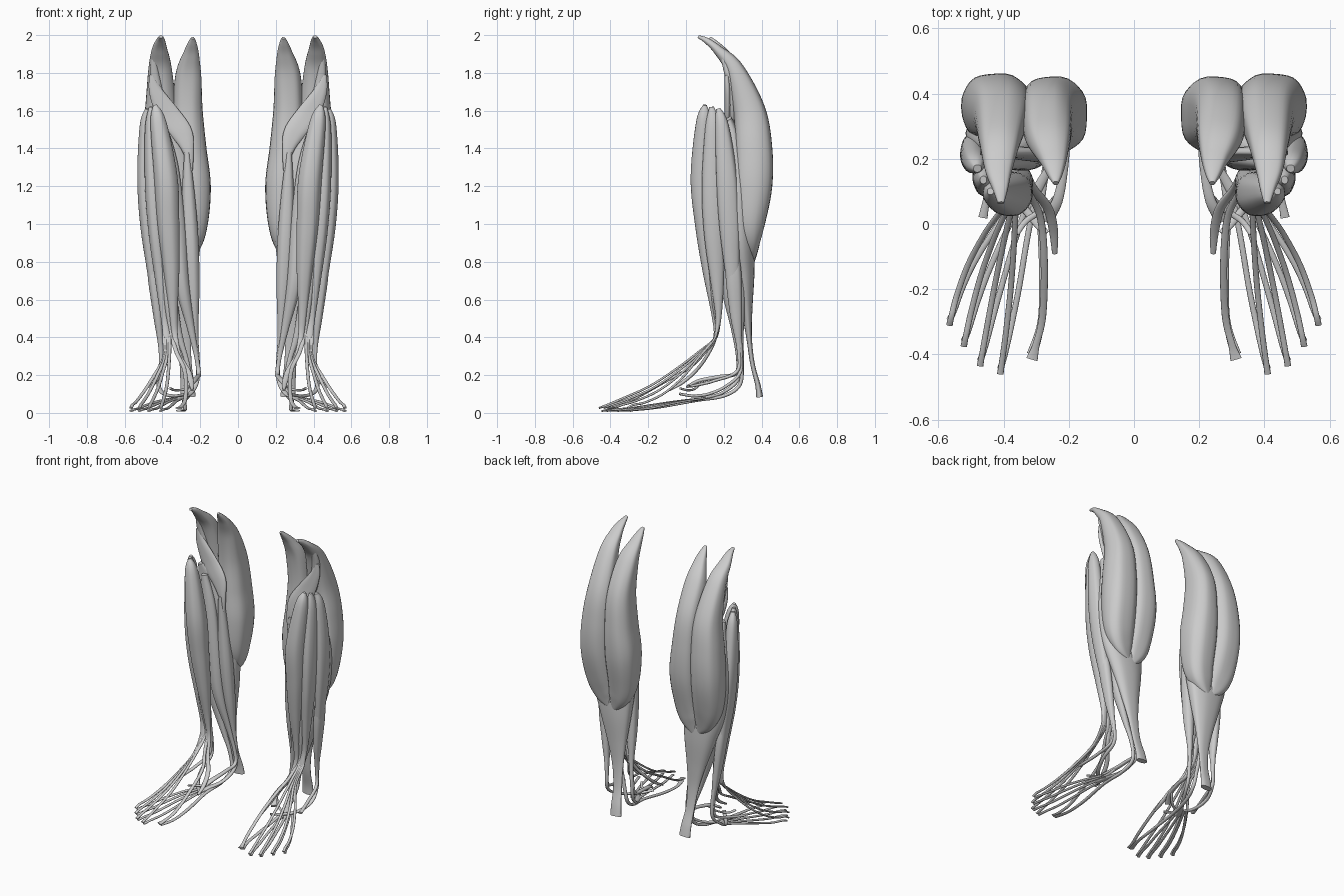
import bpy
import math
from mathutils import Vector


def spline(pts, steps):
    """Catmull-Rom through rows of (x, y, z, half_width, half_depth)."""
    p = [pts[0]] + list(pts) + [pts[-1]]
    out = []
    for i in range(1, len(p) - 2):
        for s in range(steps):
            t = s / steps
            out.append([0.5 * (2 * b + (c - a) * t + (2 * a - 5 * b + 4 * c - d) * t * t
                               + (3 * b - a - 3 * c + d) * t ** 3)
                        for a, b, c, d in zip(*p[i - 1:i + 3])])
    out.append(list(pts[-1]))
    return out


def strand(name, pts, sides=32, steps=7, ripple=0.012, square=0.9):
    """Loft a rounded muscle or tendon along a path and mirror it to the other leg."""
    rows = spline(pts, steps)
    n = len(rows)
    power = lambda s: math.copysign(abs(s) ** square, s)
    verts, faces = [], []
    for i, r in enumerate(rows):
        c = Vector(r[:3])
        t = (Vector(rows[min(i + 1, n - 1)][:3]) - Vector(rows[max(i - 1, 0)][:3])).normalized()
        u = Vector((1, 0, 0))
        u = (u - t * u.dot(t)).normalized()
        v = t.cross(u)
        w, d = max(r[3], 0.004), max(r[4], 0.004)
        for k in range(sides):
            a = 2 * math.pi * k / sides
            f = 1 + ripple * math.sin(7 * a + 0.05 * i)
            verts.append(c + u * (w * f * power(math.cos(a))) + v * (d * f * power(math.sin(a))))
    for i in range(n - 1):
        for k in range(sides):
            a, b = i * sides + k, i * sides + (k + 1) % sides
            faces.append((a, b, b + sides, a + sides))
    faces.append(tuple(reversed(range(sides))))
    faces.append(tuple(range((n - 1) * sides, n * sides)))
    mesh = bpy.data.meshes.new(name)
    mesh.from_pydata(verts, [], faces)
    ob = bpy.data.objects.new(name, mesh)
    bpy.context.collection.objects.link(ob)
    ob.modifiers.new("other_leg", 'MIRROR')
    bpy.ops.object.select_all(action='DESELECT')
    ob.select_set(True)
    bpy.context.view_layer.objects.active = ob
    bpy.ops.object.shade_smooth_by_angle(angle=math.radians(50))


def tendon(name, pts, w=0.009, d=0.006):
    strand(name, [(*p, w, d) if len(p) == 3 else p for p in pts], sides=12, steps=6, ripple=0)


# Calf: two heads, deep calf muscle with heel tendon
strand("calf_outer_head", [
    (.408, .065, 1.992, .01, .008), (.41, .11, 1.97, .024, .016), (.415, .17, 1.92, .042, .026),
    (.412, .255, 1.82, .062, .05), (.408, .335, 1.6, .084, .085), (.418, .357, 1.4, .1, .1),
    (.423, .357, 1.2, .106, .1), (.41, .342, 1.0, .098, .076), (.38, .345, .88, .068, .04),
    (.345, .352, .81, .015, .01)], square=.8)
strand("calf_inner_head", [
    (.24, .125, 1.985, .008, .008), (.242, .15, 1.96, .022, .016), (.248, .2, 1.9, .042, .03),
    (.262, .265, 1.79, .068, .058), (.266, .323, 1.6, .08, .095), (.258, .337, 1.4, .092, .112),
    (.247, .333, 1.2, .104, .115), (.253, .322, 1.0, .093, .09), (.275, .333, .88, .072, .055),
    (.31, .35, .79, .016, .01)], square=.8)
strand("deep_calf_and_heel_tendon", [
    (.43, .22, 1.56, .03, .02), (.39, .245, 1.45, .09, .045), (.36, .275, 1.2, .155, .07),
    (.345, .29, .95, .152, .07), (.322, .308, .75, .112, .055), (.302, .322, .55, .066, .03),
    (.288, .334, .4, .04, .015), (.277, .352, .26, .032, .012), (.268, .38, .15, .037, .014),
    (.264, .39, .085, .04, .018)])
strand("slender_calf_muscle", [
    (.445, .19, 1.9, .012, .012), (.44, .225, 1.78, .026, .02), (.41, .245, 1.62, .028, .02),
    (.36, .25, 1.45, .012, .01), (.32, .25, 1.2, .008, .006)])
strand("knee_back_muscle", [
    (.458, .215, 1.79, .012, .01), (.435, .22, 1.7, .036, .016), (.37, .22, 1.58, .06, .018),
    (.295, .21, 1.48, .055, .018), (.262, .2, 1.38, .028, .014), (.25, .2, 1.28, .01, .01)])

# Front and outer shin muscles
strand("front_shin_muscle", [
    (.44, .1, 1.63, .01, .01), (.422, .095, 1.54, .042, .042), (.382, .09, 1.25, .062, .066),
    (.368, .105, 1.0, .058, .058), (.352, .13, .75, .042, .042), (.342, .155, .52, .022, .02),
    (.332, .155, .4, .015, .01), (.31, .11, .3, .014, .009), (.265, .05, .22, .015, .009),
    (.247, -.02, .16, .014, .009), (.243, -.09, .12, .008, .006)])
strand("toe_lifting_muscle", [
    (.462, .135, 1.62, .01, .012), (.458, .145, 1.5, .035, .045), (.45, .145, 1.2, .042, .062),
    (.435, .15, .95, .038, .055), (.408, .165, .7, .03, .036), (.388, .172, .5, .02, .015),
    (.378, .155, .4, .018, .008)])
strand("big_toe_lifting_muscle", [
    (.42, .15, 1.05, .012, .02), (.395, .15, .85, .028, .035), (.37, .16, .6, .025, .025),
    (.352, .165, .42, .013, .009), (.325, .1, .32, .011, .007), (.287, .02, .24, .011, .007),
    (.275, -.12, .16, .011, .007), (.28, -.28, .07, .011, .006), (.3, -.37, .035, .011, .006),
    (.313, -.415, .025, .018, .005)])
strand("outer_shin_muscle", [
    (.48, .17, 1.61, .012, .012), (.487, .19, 1.52, .033, .036), (.493, .215, 1.25, .04, .055),
    (.481, .23, 1.0, .037, .055), (.455, .245, .75, .026, .038), (.425, .27, .5, .016, .02),
    (.405, .29, .32, .012, .01), (.405, .285, .21, .012, .009), (.42, .21, .14, .012, .008),
    (.39, .12, .1, .012, .008), (.33, .04, .09, .012, .008), (.27, -.03, .1, .012, .007)])
strand("short_outer_shin_muscle", [
    (.465, .24, .95, .012, .02), (.45, .25, .75, .03, .042), (.425, .265, .52, .024, .032),
    (.408, .28, .34, .013, .012), (.412, .27, .22, .011, .009), (.435, .15, .17, .011, .008),
    (.453, .07, .15, .011, .008), (.463, .02, .14, .014, .007)])

# Deep muscles running behind the inner ankle
strand("deep_shin_muscle", [
    (.39, .19, 1.5, .02, .02), (.365, .2, 1.3, .05, .035), (.335, .205, 1.0, .055, .04),
    (.3, .22, .7, .04, .04), (.25, .255, .45, .02, .018), (.22, .275, .3, .012, .011),
    (.208, .265, .21, .012, .01), (.215, .17, .19, .013, .01), (.235, .07, .17, .016, .01),
    (.27, .01, .14, .02, .008)])
tendon("arch_tendon_branch", [(.225, .1, .18), (.27, .05, .13), (.33, .01, .12), (.36, -.03, .13)])
strand("toe_curling_muscle", [
    (.27, .195, 1.38, .014, .014), (.262, .215, 1.15, .034, .034), (.25, .23, .9, .042, .042),
    (.238, .25, .65, .034, .035), (.226, .275, .42, .016, .016), (.213, .288, .27, .011, .01),
    (.216, .27, .17, .011, .01), (.25, .19, .105, .012, .008), (.3, .1, .08, .016, .008),
    (.33, .03, .065, .02, .006)])
strand("big_toe_curling_muscle", [
    (.43, .25, 1.15, .02, .02), (.41, .26, .9, .045, .045), (.37, .275, .65, .042, .042),
    (.315, .285, .42, .02, .02), (.27, .295, .27, .012, .011), (.25, .285, .15, .012, .01),
    (.265, .2, .09, .012, .009), (.285, .05, .065, .011, .008), (.28, -.15, .03, .011, .008),
    (.285, -.3, .014, .011, .006), (.313, -.4, .012, .016, .005)])

# Upper and lower tendons fanning out to the four small toes
toes = [(.41, -.46), (.472, -.435), (.522, -.375), (.566, -.31)]
for i, (tx, ty) in enumerate(toes):
    ax = .362 + .01 * i
    bow = .012 * (i - .7)
    mid = lambda f: (ax + (tx - ax) * f + bow * math.sin(math.pi * f), .07 + (ty - .07) * f)
    tendon(f"upper_toe_tendon_{i + 2}", [
        (ax, .168, .5), (ax, .155, .4), (*mid(0), .325 - .01 * i),
        (*mid(.25), .225 - .015 * i), (*mid(.5), .14 - .013 * i),
        (*mid(.75), .08 - .008 * i), (*mid(.92), .042), (tx, ty, .026, .01, .005)])
    bx = .31 + .015 * i
    low = lambda f: (bx + (tx - bx) * f + bow * math.sin(math.pi * f), .08 + (ty - .08) * f)
    tendon(f"lower_toe_tendon_{i + 2}", [
        (bx - .01, .1, .078), (*low(.25), .06), (*low(.5), .04), (*low(.7), .024),
        (*low(.88), .018), (tx, ty + .015, .01, .01, .005)])
